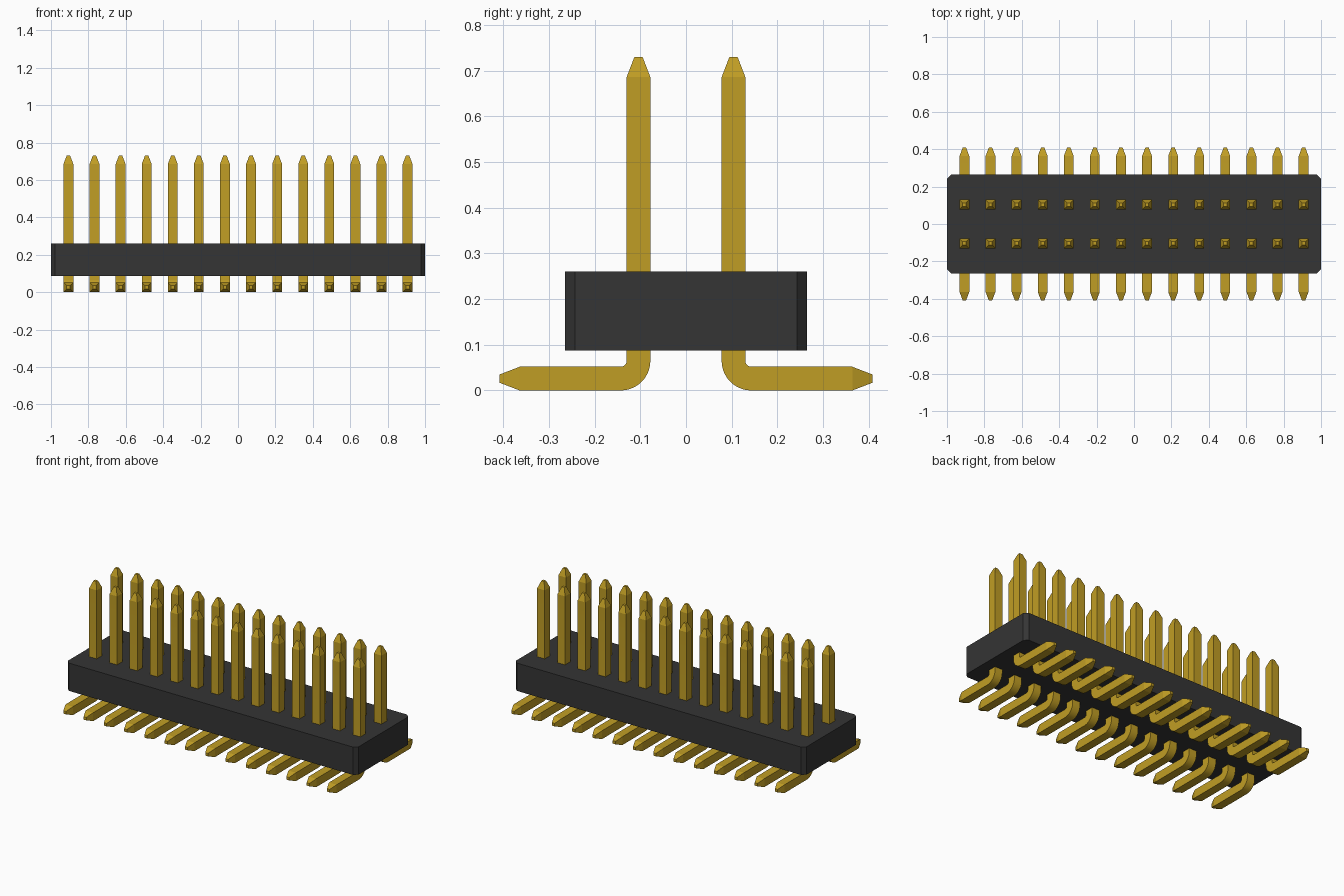
import bpy
import bmesh
import math
from mathutils import Vector

cube = bpy.data.objects.get("Cube")
if cube:
    bpy.data.objects.remove(cube, do_unlink=True)


def material(name, rgb):
    mat = bpy.data.materials.new(name)
    mat.use_nodes = True
    mat.diffuse_color = (*rgb, 1)
    mat.node_tree.nodes["Principled BSDF"].inputs["Base Color"].default_value = (*rgb, 1)
    return mat


gold = material("gold", (0.53, 0.34, 0.018))
black = material("black_plastic", (0.035, 0.035, 0.035))

COLUMNS, PITCH = 14, 0.1395
ROW_Y = 0.104            # distance of each pin row from the centre line
HALF = 0.026             # half the pin thickness
TIP = 0.35               # scale of the blunt pin tip
PIN_TOP, FOOT_END, TAPER = 0.73, 0.408, 0.044
BEND_R = 0.039           # bend radius along the pin's centre line
BODY_X, BODY_Y, BODY_Z0, BODY_Z1, CHAMFER = 1.0, 0.265, 0.087, 0.26, 0.022


def add_object(name, mesh):
    obj = bpy.data.objects.new(name, mesh)
    bpy.context.collection.objects.link(obj)
    return obj


# Plastic body: block with chamfered vertical edges
bm = bmesh.new()
outline = []
for sx, sy in ((1, 1), (-1, 1), (-1, -1), (1, -1)):
    corner = [(sx * BODY_X, sy * (BODY_Y - CHAMFER)), (sx * (BODY_X - CHAMFER), sy * BODY_Y)]
    outline += corner if sx * sy > 0 else corner[::-1]
base = bm.faces.new([bm.verts.new((x, y, BODY_Z0)) for x, y in outline])
ext = bmesh.ops.extrude_face_region(bm, geom=[base])
bmesh.ops.translate(bm, vec=(0, 0, BODY_Z1 - BODY_Z0),
                    verts=[g for g in ext["geom"] if isinstance(g, bmesh.types.BMVert)])
bmesh.ops.recalc_face_normals(bm, faces=bm.faces)
mesh = bpy.data.meshes.new("body")
bm.to_mesh(mesh)
bm.free()
mesh.materials.append(black)
add_object("body", mesh)

# Pin sections as (y, z, angle of the section plane, scale), from top tip to foot tip
sections = [(ROW_Y, PIN_TOP, math.pi, TIP), (ROW_Y, PIN_TOP - TAPER, math.pi, 1)]
STEPS = 10
for i in range(STEPS + 1):
    a = math.pi + i / STEPS * math.pi / 2
    sections.append((ROW_Y + BEND_R + BEND_R * math.cos(a),
                     HALF + BEND_R + BEND_R * math.sin(a), a, 1))
sections += [(FOOT_END - TAPER, HALF, 1.5 * math.pi, 1), (FOOT_END, HALF, 1.5 * math.pi, TIP)]

# Bent square pin swept through its sections
bm = bmesh.new()
rings = []
for y, z, a, s in sections:
    out = Vector((0, math.cos(a), math.sin(a))) * HALF * s
    side = Vector((HALF * s, 0, 0))
    c = Vector((0, y, z))
    rings.append([bm.verts.new(c + out * u + side * v)
                  for u, v in ((1, 1), (1, -1), (-1, -1), (-1, 1))])
for r0, r1 in zip(rings, rings[1:]):
    for k in range(4):
        n = (k + 1) % 4
        bm.faces.new((r0[k], r0[n], r1[n], r1[k]))
bm.faces.new(rings[0])
bm.faces.new(rings[-1])
bmesh.ops.recalc_face_normals(bm, faces=bm.faces)
pin_mesh = bpy.data.meshes.new("pin")
bm.to_mesh(pin_mesh)
bm.free()
pin_mesh.materials.append(gold)

# Smooth the bend while the square edges stay sharp
first = add_object("pin_shading_setup", pin_mesh)
bpy.ops.object.select_all(action='DESELECT')
first.select_set(True)
bpy.context.view_layer.objects.active = first
bpy.ops.object.shade_smooth_by_angle(angle=math.radians(20))
bpy.data.objects.remove(first, do_unlink=True)

# Two rows of pins, feet pointing outwards
for row, turn in (("back", 0), ("front", math.pi)):
    for i in range(COLUMNS):
        pin = add_object(f"{row}_pin_{i + 1}", pin_mesh)
        pin.location.x = (i - (COLUMNS - 1) / 2) * PITCH
        pin.rotation_euler.z = turn
